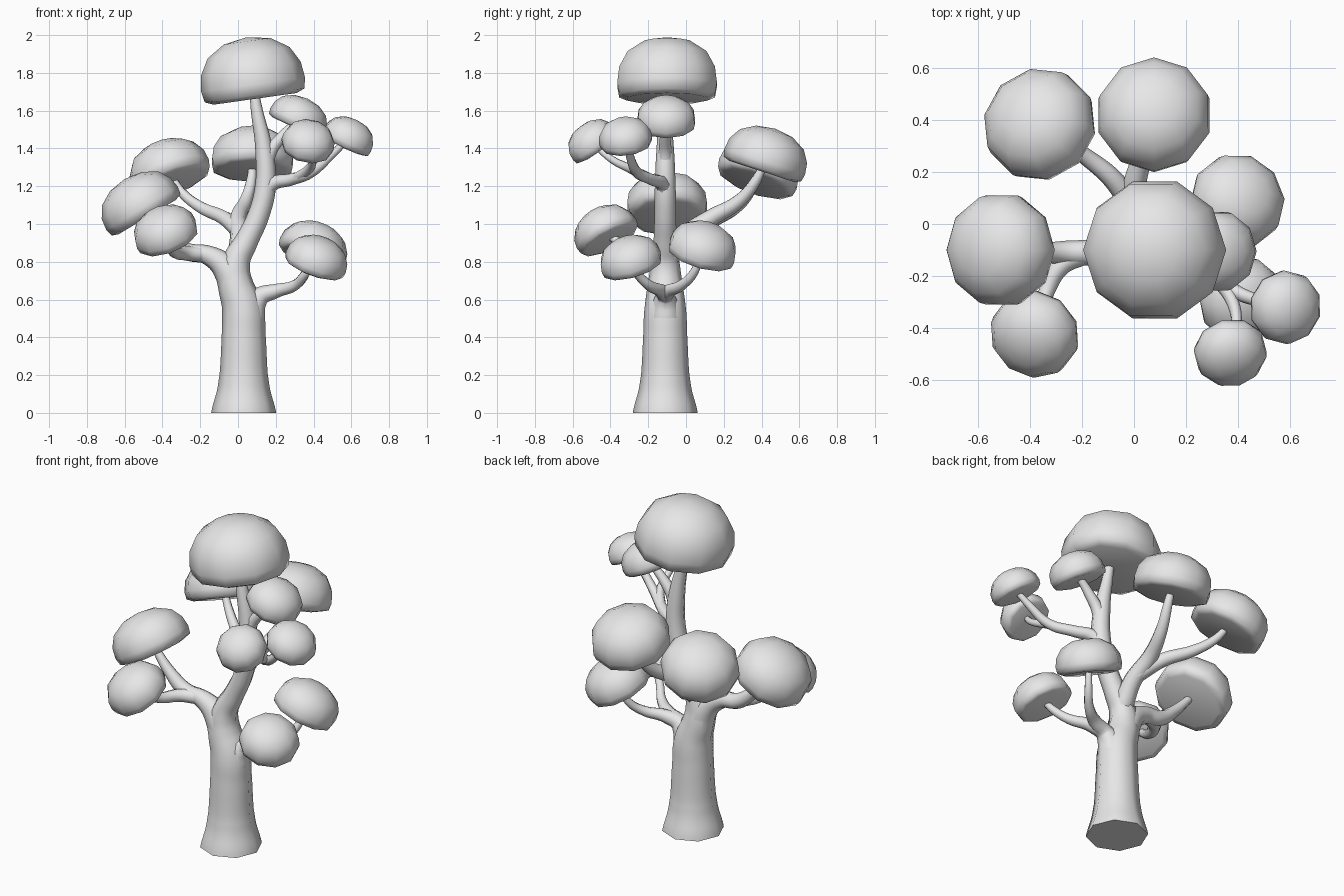
import bpy, bmesh, math
from mathutils import Vector

cube = bpy.data.objects.get("Cube")
if cube:
    bpy.data.objects.remove(cube)

grey = bpy.data.materials.new("plain_grey")
grey.use_nodes = True
grey.diffuse_color = (0.8, 0.8, 0.8, 1)
grey.node_tree.nodes["Principled BSDF"].inputs["Base Color"].default_value = (0.8, 0.8, 0.8, 1)

# Crown cross-section for radius 1: (radius, height above the widest ring)
PROFILE = [(0.8, -0.25), (0.96, -0.19), (1, 0), (0.96, 0.28),
           (0.79, 0.56), (0.45, 0.76)]
SIDES = 10


def crown(name, x, y, top, radius, lean, azimuth, stretch=1.0):
    """Rounded dome that leans outwards; returns its centre."""
    centre = Vector((x, y, top - 0.86 * radius * stretch))
    bm = bmesh.new()
    rings = []
    for r, h in PROFILE:
        rings.append([bm.verts.new((r * math.cos(a), r * math.sin(a), h * stretch))
                      for a in (math.tau * i / SIDES for i in range(SIDES))])
    for low, high in zip(rings, rings[1:]):
        for i in range(SIDES):
            j = (i + 1) % SIDES
            bm.faces.new((low[i], low[j], high[j], high[i]))
    pole = bm.verts.new((0, 0, 0.83 * stretch))
    under = bm.verts.new((0, 0, -0.22 * stretch))
    for i in range(SIDES):
        j = (i + 1) % SIDES
        bm.faces.new((rings[-1][i], rings[-1][j], pole))
        bm.faces.new((rings[0][j], rings[0][i], under))
    for f in bm.faces:
        f.smooth = True
    mesh = bpy.data.meshes.new(name)
    bm.to_mesh(mesh)
    bm.free()
    mesh.materials.append(grey)
    ob = bpy.data.objects.new(name, mesh)
    bpy.context.collection.objects.link(ob)
    ob.location = centre
    ob.scale = (radius * 1.02, radius * 1.02, radius)
    ob.rotation_euler = (0, math.radians(lean), math.radians(azimuth))
    return centre


def limb(name, points, tip=None, tip_radius=0.02):
    """Tapering eight-sided tube through (x, y, z, radius) points."""
    if tip is not None:
        points = points + [(*tip, tip_radius)]
    cu = bpy.data.curves.new(name, 'CURVE')
    cu.dimensions = '3D'
    cu.bevel_depth = 1
    cu.bevel_resolution = 2
    cu.resolution_u = 6
    cu.use_fill_caps = True
    sp = cu.splines.new('BEZIER')
    sp.bezier_points.add(len(points) - 1)
    sp.radius_interpolation = 'CARDINAL'
    sp.use_smooth = True
    for bp, (x, y, z, r) in zip(sp.bezier_points, points):
        bp.co = (x, y, z)
        bp.radius = r
        bp.handle_left_type = bp.handle_right_type = 'AUTO'
    cu.materials.append(grey)
    ob = bpy.data.objects.new(name, cu)
    bpy.context.collection.objects.link(ob)


# Crowns
top = crown("top_crown", 0.08, -0.10, 2.0, 0.272, 8, 180, 1.12)
back = crown("back_crown", 0.077, 0.417, 1.52, 0.22, 18, 90)
back_right = crown("back_right_crown", -0.36, 0.38, 1.45, 0.217, 27, 135)
right = crown("right_crown", -0.508, -0.10, 1.27, 0.217, 31, 180)
front_right = crown("front_right_crown", -0.38, -0.42, 1.095, 0.172, 33, 233)
low_front = crown("low_front_left_crown", 0.412, -0.29, 0.94, 0.165, 25, -40)
low_back = crown("low_back_left_crown", 0.395, 0.085, 1.015, 0.182, 26, 38)
upper = crown("upper_left_crown", 0.315, -0.105, 1.68, 0.156, 25, 0)
twig_front = crown("front_left_crown", 0.37, -0.49, 1.545, 0.139, 38, -75)
twig_side = crown("side_left_crown", 0.58, -0.32, 1.566, 0.14, 27, -15)

# Trunk flowing into the main stem
Y = -0.11
limb("trunk", [(x, Y, z, r) for x, z, r in (
    (0.03, 0, 0.172), (0.03, 0.1, 0.146), (0.03, 0.2, 0.128), (0.03, 0.4, 0.117),
    (0.025, 0.55, 0.11), (-0.015, 0.7, 0.09), (-0.01, 0.8, 0.075),
    (0.045, 0.91, 0.062), (0.11, 1.05, 0.057), (0.145, 1.2, 0.055),
    (0.137, 1.4, 0.046), (0.1, 1.6, 0.032))], top, 0.025)

# Limb towards the right with its fork
limb("right_limb", [(0.0, Y, 0.6, 0.09), (-0.06, Y, 0.76, 0.075),
                    (-0.16, Y, 0.835, 0.052), (-0.27, Y, 0.855, 0.045),
                    (-0.37, Y, 0.93, 0.034)], right)
limb("front_right_branch", [(-0.18, Y, 0.84, 0.042), (-0.28, -0.16, 0.845, 0.038),
                            (-0.34, -0.27, 0.855, 0.03)], front_right)

# Low limbs towards the left
for name, side, tip in (("low_front_branch", -1, low_front), ("low_back_branch", 1, low_back)):
    limb(name, [(0.05, Y, 0.48, 0.09), (0.11, Y, 0.61, 0.055),
                (0.2, Y + 0.02 * side, 0.645, 0.038),
                (0.3, Y + 0.085 * side, 0.675, 0.028),
                (0.36, Y + 0.15 * side, 0.74, 0.023)], tip, 0.018)

# Back limb with its fork
limb("back_limb", [(0.0, -0.1, 0.82, 0.06), (0.01, 0.0, 0.94, 0.052),
                   (0.0, 0.13, 1.03, 0.046), (0.04, 0.28, 1.12, 0.036),
                   (0.07, 0.37, 1.23, 0.028)], back)
limb("back_right_branch", [(0.01, 0.03, 0.96, 0.045), (-0.07, 0.16, 1.03, 0.04),
                           (-0.2, 0.27, 1.09, 0.032), (-0.3, 0.34, 1.17, 0.025)], back_right)

# Upper limbs towards the left
limb("upper_left_branch", [(0.14, Y, 1.25, 0.045), (0.165, Y, 1.37, 0.036),
                           (0.23, Y, 1.46, 0.028)], upper)
limb("side_left_limb", [(0.13, Y, 1.14, 0.045), (0.18, -0.125, 1.21, 0.038),
                        (0.28, -0.18, 1.235, 0.032), (0.39, -0.26, 1.275, 0.028),
                        (0.5, -0.3, 1.37, 0.022)], twig_side, 0.017)
limb("front_left_branch", [(0.3, -0.19, 1.24, 0.028), (0.375, -0.29, 1.29, 0.025),
                           (0.395, -0.39, 1.34, 0.02)], twig_front, 0.017)
